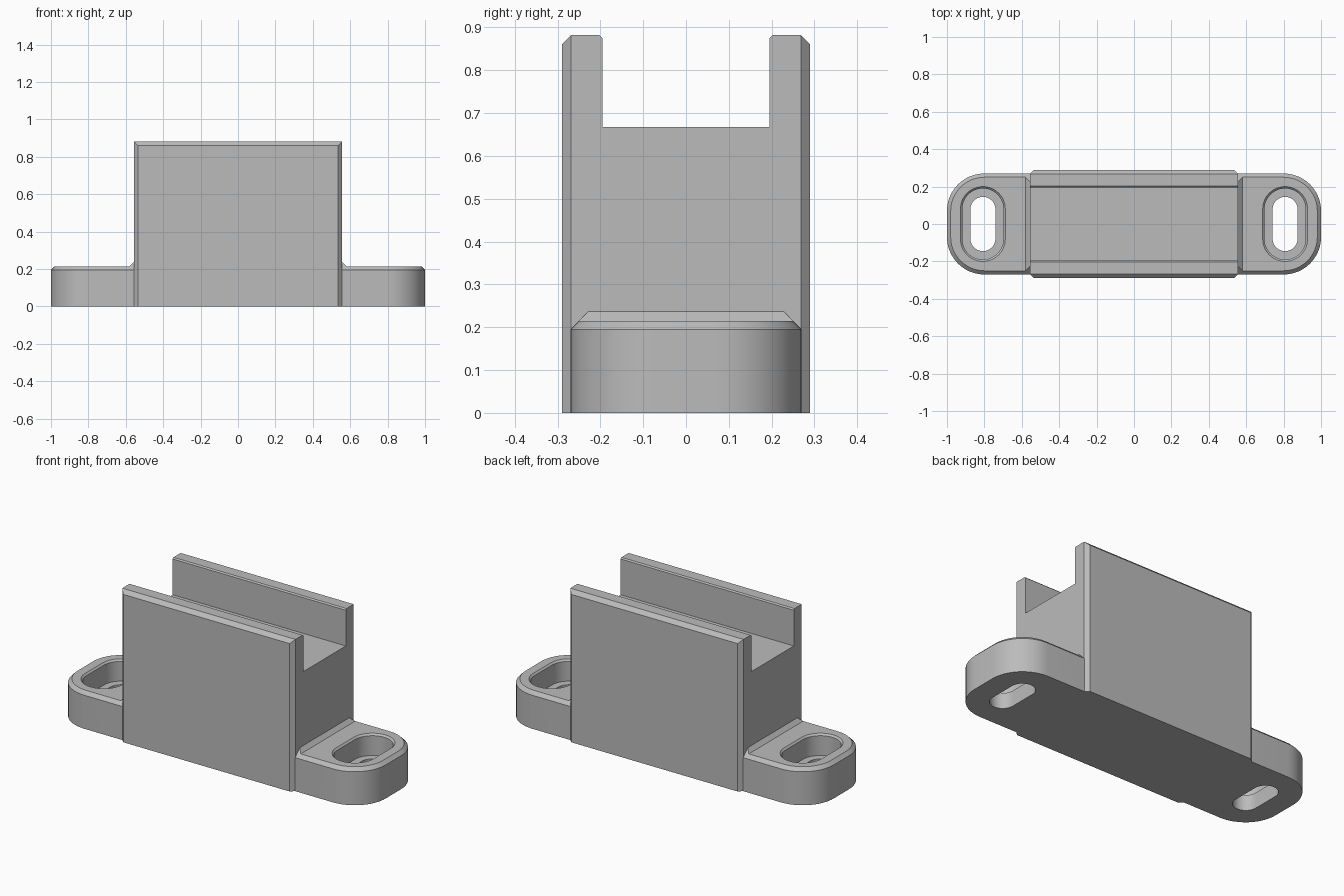
import bpy, bmesh
from math import cos, sin, pi

cube = bpy.data.objects.get("Cube")
if cube:
    bpy.data.objects.remove(cube, do_unlink=True)

grey = bpy.data.materials.new("light grey plastic")
grey.use_nodes = True
colour = (0.5, 0.5, 0.5, 1)
grey.diffuse_color = colour
grey.node_tree.nodes["Principled BSDF"].inputs["Base Color"].default_value = colour


def ring(hx, hy, r, seg=12, cx=0):
    """Rectangle outline with rounded corners (seg=1 gives chamfers)."""
    pts = []
    for q, (sx, sy) in enumerate([(1, 1), (-1, 1), (-1, -1), (1, -1)]):
        for i in range(seg + 1):
            a = (q + i / seg) * pi / 2
            pts.append((cx + sx * (hx - r) + r * cos(a), sy * (hy - r) + r * sin(a)))
    return pts


def loft(name, levels):
    """Solid through a stack of (outline, height) levels."""
    bm = bmesh.new()
    rows = [[bm.verts.new((x, y, z)) for x, y in pts] for pts, z in levels]
    n = len(rows[0])
    bm.faces.new(rows[0][::-1])
    bm.faces.new(rows[-1])
    for low, high in zip(rows, rows[1:]):
        for i in range(n):
            j = (i + 1) % n
            bm.faces.new((low[i], low[j], high[j], high[i]))
    bmesh.ops.remove_doubles(bm, verts=bm.verts, dist=1e-5)
    bmesh.ops.recalc_face_normals(bm, faces=bm.faces)
    mesh = bpy.data.meshes.new(name)
    bm.to_mesh(mesh)
    bm.free()
    mesh.materials.append(grey)
    ob = bpy.data.objects.new(name, mesh)
    bpy.context.collection.objects.link(ob)
    return ob


def activate(ob):
    bpy.ops.object.select_all(action='DESELECT')
    ob.select_set(True)
    bpy.context.view_layer.objects.active = ob


def combine(ob, other, operation):
    activate(ob)
    mod = ob.modifiers.new("combine", 'BOOLEAN')
    mod.operation, mod.solver, mod.object = operation, 'EXACT', other
    bpy.ops.object.modifier_apply(modifier=mod.name)
    bpy.data.objects.remove(other, do_unlink=True)


# Base plate with rounded ends and chamfered rim
body = loft("bracket_body", [(ring(1, 0.27, 0.2), 0),
                             (ring(1, 0.27, 0.2), 0.195),
                             (ring(0.98, 0.25, 0.18), 0.215)])

# Sloped reinforcement where the plate meets the block
combine(body, loft("root_slope", [(ring(0.599, 0.27, 0, 1), 0.195),
                                  (ring(0.557, 0.228, 0, 1), 0.237)]), 'UNION')

# Upright block with chamfered corners and long top edges
block = loft("upright_block", [(ring(0.557, 0.29, 0.022, 1), 0),
                               (ring(0.557, 0.29, 0.022, 1), 0.86),
                               (ring(0.557, 0.268, 0, 1), 0.882)])
combine(body, block, 'UNION')

# Channel along the top, with slightly broken inner edges
channel = loft("channel_cutter", [(ring(0.8, 0.195, 0, 1), 0.667),
                                  (ring(0.8, 0.195, 0, 1), 0.875),
                                  (ring(0.8, 0.222, 0, 1), 0.902)])
combine(body, channel, 'DIFFERENCE')

# Recessed mounting slots, one in each end
for side in (-1, 1):
    cx = side * 0.808
    recess = loft("recess_cutter", [(ring(w, w + 0.08, w, 12, cx), z) for w, z in
                                    [(0.11, 0.09), (0.11, 0.205), (0.13, 0.225)]])
    combine(body, recess, 'DIFFERENCE')
    slot = loft("slot_cutter", [(ring(0.067, 0.145, 0.067, 12, cx), z) for z in (-0.1, 0.15)])
    combine(body, slot, 'DIFFERENCE')

# Smooth curved walls, sharp edges elsewhere
activate(body)
bpy.ops.object.shade_smooth_by_angle(angle=pi / 6)
